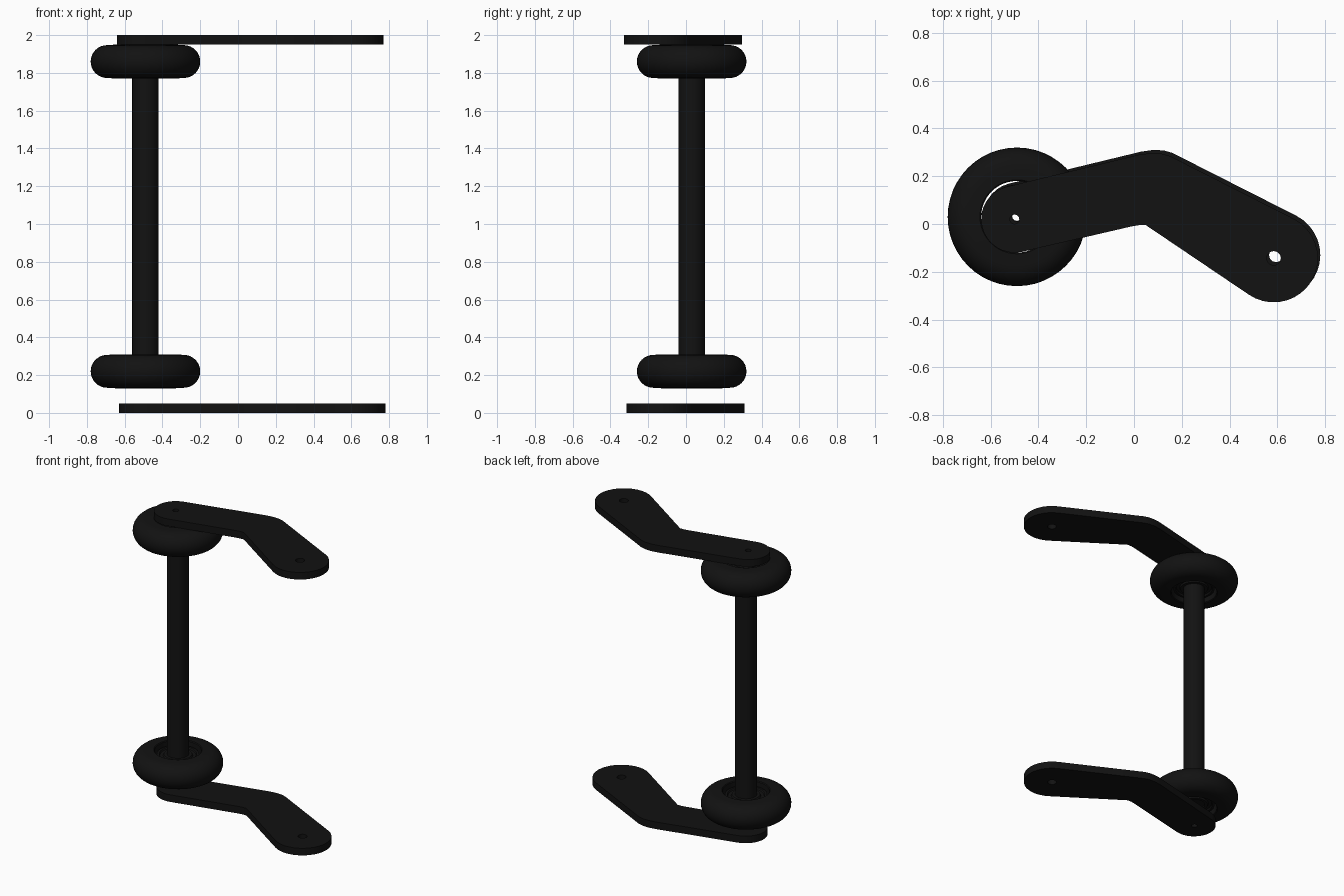
import bpy, bmesh, math
from math import sin, cos, pi, radians

if "Cube" in bpy.data.objects:
    bpy.data.objects.remove(bpy.data.objects["Cube"])

AXLE = (-0.49, 0.03)
black = bpy.data.materials.new("black_rubber")
black.diffuse_color = (0.006, 0.006, 0.006, 1)
black.use_nodes = True
black.node_tree.nodes["Principled BSDF"].inputs["Base Color"].default_value = black.diffuse_color


def arc(c, r, a0, a1, n):
    """Points along an arc, angles in degrees."""
    return [(c[0] + r * cos(radians(a0 + (a1 - a0) * i / n)),
             c[1] + r * sin(radians(a0 + (a1 - a0) * i / n))) for i in range(n + 1)]


def lathe(name, profile, z, segments=48):
    """Revolve a closed (radius, height) profile about the axle."""
    bm = bmesh.new()
    rings = [[bm.verts.new((r * cos(2 * pi * i / segments), r * sin(2 * pi * i / segments), h))
              for r, h in profile] for i in range(segments)]
    n = len(profile)
    for i in range(segments):
        a, b = rings[i], rings[(i + 1) % segments]
        for j in range(n):
            k = (j + 1) % n
            bm.faces.new((a[j], b[j], b[k], a[k]))
    bmesh.ops.recalc_face_normals(bm, faces=bm.faces)
    me = bpy.data.meshes.new(name)
    bm.to_mesh(me)
    bm.free()
    ob = bpy.data.objects.new(name, me)
    bpy.context.collection.objects.link(ob)
    ob.location = (*AXLE, z)
    finish(ob)


def finish(ob):
    ob.data.materials.append(black)
    bpy.ops.object.select_all(action='DESELECT')
    bpy.context.view_layer.objects.active = ob
    ob.select_set(True)
    if ob.type == 'CURVE':
        bpy.ops.object.convert(target='MESH')
    bpy.ops.object.shade_smooth_by_angle(angle=radians(35))


def arm(name, dx, dy, z):
    """Bent flat plate with round ends and bolt holes."""
    pivot = (0.595, -0.133)
    outline = (arc(AXLE, 0.14, 104, 283, 16)
               + [(0.0, 0.0), (0.03, 0.005), (0.06, 0.005)]
               + arc(pivot, 0.185, -125, 62, 18)
               + [(0.16, 0.295), (0.125, 0.305), (0.08, 0.307), (0.03, 0.3)])
    cu = bpy.data.curves.new(name, 'CURVE')
    cu.dimensions = '2D'
    cu.fill_mode = 'BOTH'
    cu.extrude = 0.025
    for loop in (outline, arc(AXLE, 0.02, 0, 330, 11), arc(pivot, 0.03, 0, 330, 11)):
        sp = cu.splines.new('POLY')
        sp.points.add(len(loop) - 1)
        for p, (x, y) in zip(sp.points, loop):
            p.co = (x, y, 0, 1)
        sp.use_cyclic_u = True
    ob = bpy.data.objects.new(name, cu)
    bpy.context.collection.objects.link(ob)
    ob.location = (dx, dy, z)
    finish(ob)


# Bent plates at top and bottom
arm("lower_arm", 0, 0.003, 0.025)
arm("upper_arm", -0.01, -0.01, 1.975)

# Wheels: rounded tyre around a recessed bearing
tyre = arc((0.203, 0), 0.087, -90, 90, 16) + [(0.155, 0.09), (0.15, 0.085), (0.15, -0.085), (0.155, -0.09)]
bearing = [(0.07, -0.06), (0.09, -0.06), (0.095, -0.05), (0.115, -0.05), (0.12, -0.06), (0.135, -0.06),
           (0.135, 0.06), (0.12, 0.06), (0.115, 0.05), (0.095, 0.05), (0.09, 0.06), (0.07, 0.06)]
for side, z in (("lower", 0.22), ("upper", 1.86)):
    lathe(side + "_tyre", tyre, z)
    lathe(side + "_bearing", bearing, z)

# Hollow shaft joining the wheels
lathe("shaft", [(0.02, -0.87), (0.07, -0.87), (0.07, 0.87), (0.02, 0.87)], 1.04, 32)
